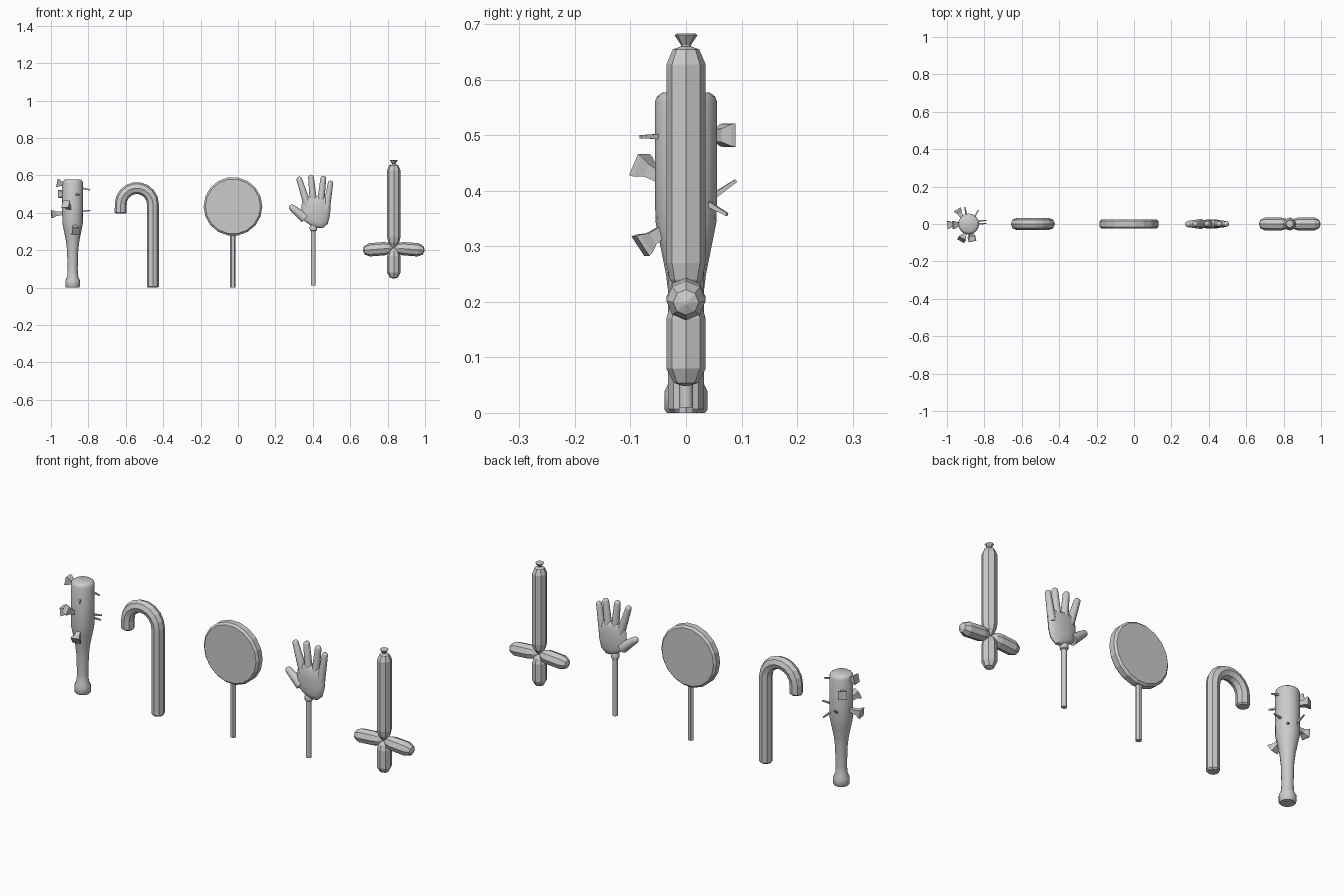
import bpy, bmesh, math
from mathutils import Vector


def tube(name, path, radii, sides=8, up=(0, 1, 0), phase=0.0, smooth=False):
    """Loft closed rings along a path; a radius may be a (wide, deep) pair."""
    bm = bmesh.new()
    pts = [Vector(p) for p in path]
    rings = []
    for i, p in enumerate(pts):
        t = (pts[min(i + 1, len(pts) - 1)] - pts[max(i - 1, 0)]).normalized()
        v = Vector(up)
        v = (v - t * v.dot(t)).normalized()
        u = v.cross(t)
        r = radii[i]
        ru, rv = r if isinstance(r, tuple) else (r, r)
        ring = []
        for k in range(sides):
            a = phase + 2 * math.pi * k / sides
            ring.append(bm.verts.new(p + u * ru * math.cos(a) + v * rv * math.sin(a)))
        rings.append(ring)
    for a, b in zip(rings, rings[1:]):
        for k in range(sides):
            n = (k + 1) % sides
            bm.faces.new((a[k], a[n], b[n], b[k]))
    bm.faces.new(rings[0][::-1])
    bm.faces.new(rings[-1])
    bmesh.ops.recalc_face_normals(bm, faces=bm.faces)
    me = bpy.data.meshes.new(name)
    bm.to_mesh(me)
    bm.free()
    ob = bpy.data.objects.new(name, me)
    bpy.context.collection.objects.link(ob)
    if smooth:
        bpy.context.view_layer.objects.active = ob
        ob.select_set(True)
        bpy.ops.object.shade_smooth_by_angle(angle=math.radians(40))
        ob.select_set(False)
    return ob


def upright(name, x, profile, sides, **kw):
    """Part standing on a vertical axis; profile is (z, radius)."""
    return tube(name, [(x, 0, z) for z, r in profile], [r for z, r in profile], sides, **kw)


# Bat
upright("bat", -0.884, [(0, 0.034), (0.006, 0.039), (0.038, 0.039), (0.06, 0.029),
                        (0.10, 0.027), (0.20, 0.03), (0.25, 0.036), (0.30, 0.046),
                        (0.345, 0.055), (0.40, 0.056), (0.56, 0.056), (0.57, 0.052),
                        (0.577, 0.042)], 16, smooth=True)

# Square nails driven right through the bat: head centre, tip
nails = [((-0.967, -0.005, 0.56), (-0.79, 0.003, 0.522)),
         ((-0.945, 0.078, 0.50), (-0.845, -0.082, 0.497)),
         ((-0.922, -0.084, 0.447), (-0.832, 0.074, 0.357)),
         ((-0.997, -0.005, 0.392), (-0.79, 0.02, 0.412)),
         ((-0.866, -0.082, 0.30), (-0.905, 0.09, 0.418))]
for i, (h, t) in enumerate(nails):
    h, t = Vector(h), Vector(t)
    d = (t - h).normalized()
    path = [h, h + d * 0.008, h + d * 0.024, h + d * 0.07, t]
    tube(f"nail_{i + 1}", path, [0.03, 0.028, 0.017, 0.012, 0.004], 4,
         up=(0, 0, 1), phase=math.pi / 4)

# Hooked cane
cx, cz, R = -0.541, 0.446, 0.086
cane = [(cx + R, 0, 0), (cx + R, 0, 0.007)]
for k in range(10):
    a = math.pi * k / 9
    cane.append((cx + R * math.cos(a), 0, cz + R * math.sin(a)))
cane += [(cx - R, 0, 0.402), (cx - R, 0, 0.395)]
tube("cane", cane, [0.026] + [0.032] * (len(cane) - 2) + [0.026], 8)

# Lollipop
tube("lollipop_disc", [(-0.027, y, 0.434) for y in (-0.025, -0.015, 0.015, 0.025)],
     [0.147, 0.157, 0.157, 0.147], 18, up=(0, 0, 1))
upright("lollipop_stick", -0.027, [(0, 0.0145), (0.30, 0.0145)], 6)

# Hand on a stick
HX = 0.403
upright("hand_stick", HX, [(0.01, 0.0125), (0.31, 0.0125)], 12, smooth=True)
upright("hand_cuff", HX, [(0.302, 0.014), (0.306, 0.019), (0.325, 0.02), (0.335, 0.015)],
        12, smooth=True)
palm = [(0.328, HX, 0.022, 0.012), (0.335, 0.406, 0.05, 0.019), (0.352, 0.412, 0.069, 0.023),
        (0.39, 0.415, 0.077, 0.025), (0.43, 0.417, 0.078, 0.024), (0.465, 0.42, 0.076, 0.021),
        (0.482, 0.422, 0.066, 0.014), (0.487, 0.422, 0.05, 0.005)]
tube("palm", [(x, 0, z) for z, x, w, d in palm], [(w, d) for z, x, w, d in palm],
     20, smooth=True)


def finger(name, a, b, r0, r1):
    a, b = Vector(a), Vector(b)
    d = (b - a).normalized()
    tip = [(0.0, 1.0), (0.5, 0.87), (0.85, 0.53), (0.99, 0.1)]
    path = [a] + [b - d * r1 * (1 - s) for s, c in tip]
    tube(name, path, [r0] + [r1 * c for s, c in tip], 12, smooth=True)


finger("thumb", (0.36, 0, 0.37), (0.276, 0, 0.438), 0.027, 0.017)
finger("index_finger", (0.372, 0, 0.44), (0.323, 0, 0.593), 0.021, 0.015)
finger("middle_finger", (0.405, 0, 0.44), (0.389, 0, 0.604), 0.020, 0.0155)
finger("ring_finger", (0.440, 0, 0.44), (0.458, 0, 0.598), 0.020, 0.0155)
finger("little_finger", (0.472, 0, 0.42), (0.497, 0, 0.573), 0.020, 0.014)

# Balloon sword
BX = 0.833
upright("balloon_blade", BX, [(0.205, 0.006), (0.24, 0.029), (0.27, 0.0355), (0.627, 0.0355),
                              (0.654, 0.024), (0.661, 0.006)], 8)
upright("balloon_knot", BX, [(0.655, 0.009), (0.662, 0.009), (0.68, 0.021), (0.683, 0.016)], 8)
upright("balloon_handle", BX, [(0.048, 0.004), (0.054, 0.022), (0.08, 0.0355), (0.17, 0.0355),
                               (0.195, 0.028), (0.216, 0.006)], 8)
for side, s in (("left", -1), ("right", 1)):
    arm = [(0.0, 0.212, 0.006), (0.025, 0.210, 0.029), (0.05, 0.208, 0.0355),
           (0.13, 0.202, 0.0355), (0.157, 0.199, 0.023), (0.164, 0.198, 0.004)]
    tube(f"balloon_guard_{side}", [(BX + s * x, 0, z) for x, z, r in arm],
         [r for x, z, r in arm], 8)
